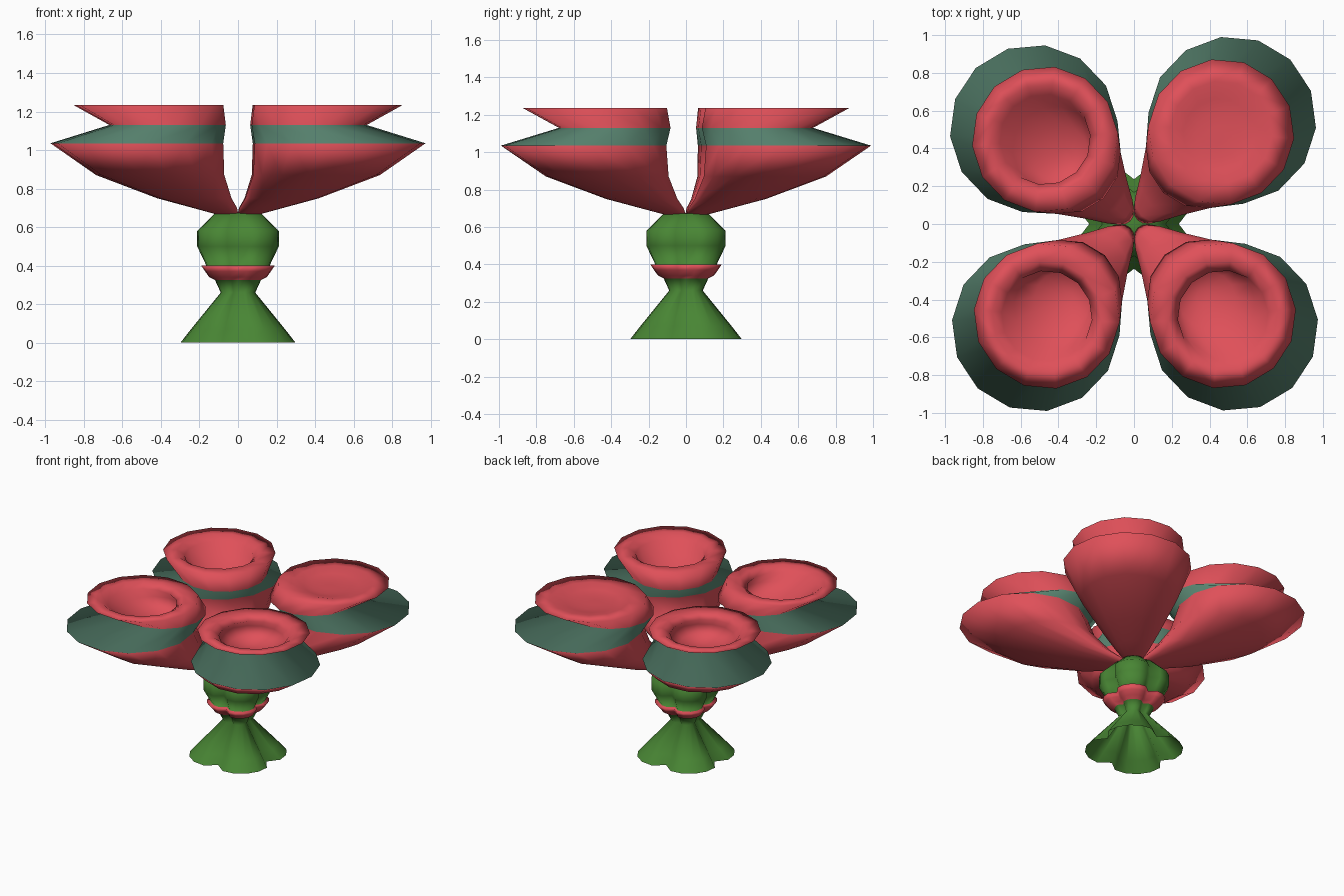
import bpy, bmesh, math
from math import sin, cos, pi

if "Cube" in bpy.data.objects:
    bpy.data.objects.remove(bpy.data.objects["Cube"])


def material(name, rgb):
    m = bpy.data.materials.new(name)
    m.diffuse_color = (*rgb, 1)
    m.use_nodes = True
    m.node_tree.nodes["Principled BSDF"].inputs["Base Color"].default_value = m.diffuse_color
    return m


RED = material("coral red", (0.74, 0.08, 0.10))
TEAL = material("grey teal", (0.10, 0.235, 0.165))
GREEN = material("leaf green", (0.065, 0.235, 0.034))


def loft(name, rings, bands, mats, cap_start, cap_end):
    """Skin a list of rings; bands gives the material slot of each strip."""
    bm = bmesh.new()
    rows = [[bm.verts.new(p) for p in ring] for ring in rings]
    n = len(rows[0])
    for k, slot in enumerate(bands):
        a, b = rows[k], rows[k + 1]
        for i in range(n):
            j = (i + 1) % n
            bm.faces.new((a[i], a[j], b[j], b[i])).material_index = slot
    if cap_start:
        bm.faces.new(rows[0][::-1]).material_index = bands[0]
    if cap_end:
        bm.faces.new(rows[-1]).material_index = bands[-1]
    if cap_start and cap_end:
        bmesh.ops.recalc_face_normals(bm, faces=bm.faces)
    for f in bm.faces:
        f.smooth = True
    me = bpy.data.meshes.new(name)
    bm.to_mesh(me)
    bm.free()
    for m in mats:
        me.materials.append(m)
    ob = bpy.data.objects.new(name, me)
    bpy.context.collection.objects.link(ob)
    return ob


# stem of four broad lobes on the diagonals: (z, half width), open foot
def lobed(z, w, n=24):
    ring = []
    for i in range(n):
        t = 2 * pi * i / n
        r = w * (.79 + .34 * math.sqrt(abs(sin(2 * t))))
        ring.append((r * cos(t), r * sin(t), z))
    return ring


stem = [(0, .30), (.07, .245), (.26, .09), (.325, .12), (.34, .15), (.37, .172),
        (.40, .192), (.40, .165), (.50, .213), (.58, .213), (.672, .12)]
loft("stem", [lobed(*s) for s in stem],
     [0, 0, 0, 1, 1, 1, 1, 0, 0, 0], [GREEN, RED], False, True)

# flower cups: (z, centre offset, radius); the outside is shared
outer = [(.668, .058, .06), (.70, .12, .115), (.75, .225, .192), (.87, .40, .33),
         (1.035, .52, .445), (1.13, .362, .30), (1.235, .462, .387)]
deep = [(1.235, .462, .29), (1.20, .462, .24), (1.14, .41, .225), (1.08, .38, .15),
        (1.05, .365, .042)]
shallow = [(1.235, .462, .27), (1.215, .45, .19), (1.205, .445, .12), (1.205, .44, .042)]


def circle(z, c, r, fx, fy, n=14):
    sx, sy = math.copysign(r, fx), math.copysign(r, fy)
    return [(c * fx + sx * cos(t), c * fy + sy * sin(t), z)
            for t in (2 * pi * (i + .8) / n for i in range(n))]


for name, fx, fy, inner in (("back_right_flower", 1.0, 1.055, shallow),
                            ("back_left_flower", -1.02, .97, deep),
                            ("front_left_flower", -1.0, -1.055, deep),
                            ("front_right_flower", 1.02, -1.05, deep)):
    profile = outer + inner
    bands = [1 if k == 4 else 0 for k in range(len(profile) - 1)]
    loft(name, [circle(*p, fx, fy) for p in profile], bands, [RED, TEAL], True, True)
